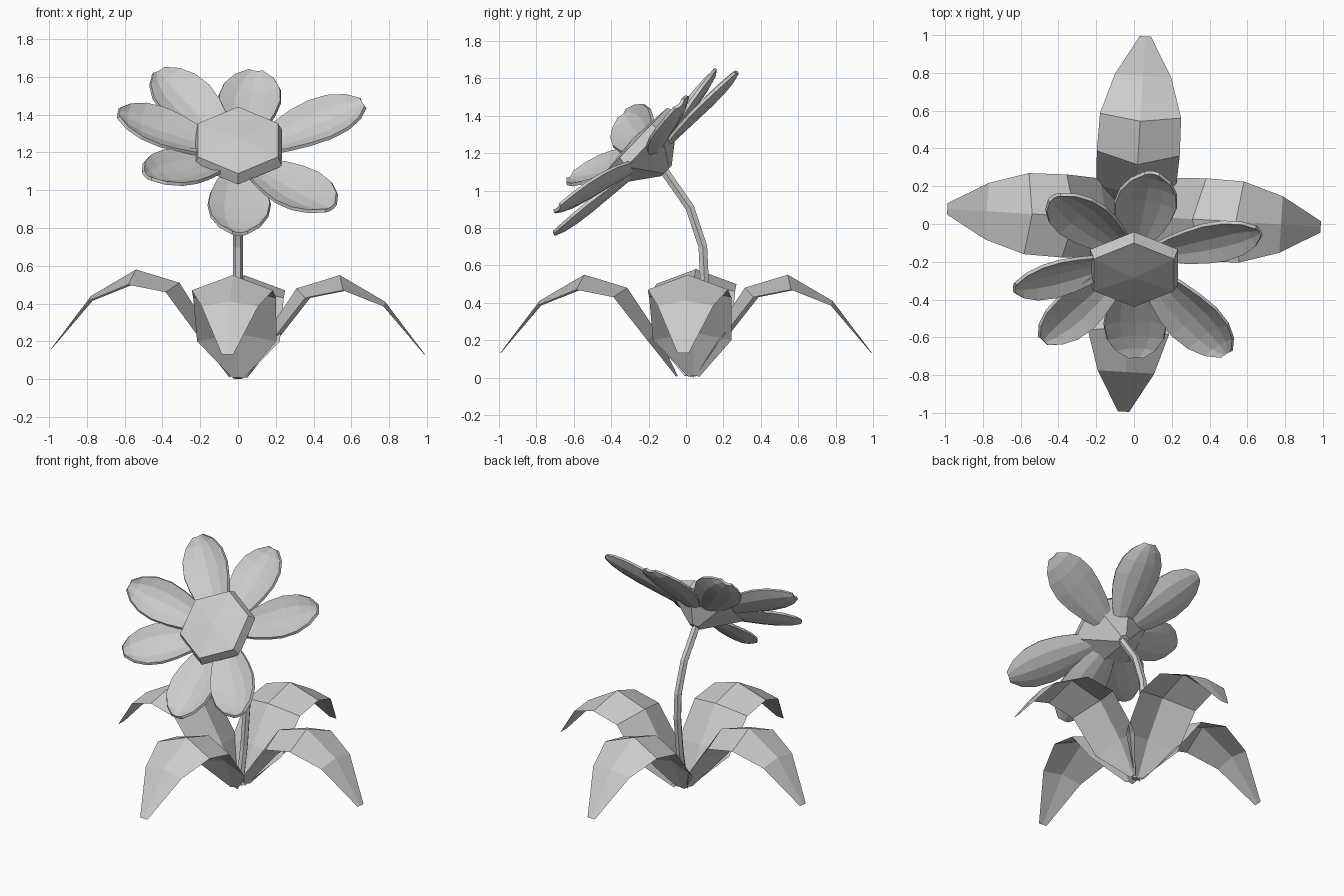
import bpy, bmesh, math
from mathutils import Vector, Matrix

if "Cube" in bpy.data.objects:
    bpy.data.objects.remove(bpy.data.objects["Cube"])


def make_object(name, bm):
    bmesh.ops.recalc_face_normals(bm, faces=bm.faces)
    mesh = bpy.data.meshes.new(name)
    bm.to_mesh(mesh)
    bm.free()
    ob = bpy.data.objects.new(name, mesh)
    bpy.context.collection.objects.link(ob)
    return ob


def skin(bm, rows, closed=False):
    """Join rows of points with quads."""
    vs = [[bm.verts.new(p) for p in row] for row in rows]
    n = len(rows[0])
    for a, b in zip(vs, vs[1:]):
        for i in range(n if closed else n - 1):
            j = (i + 1) % n
            bm.faces.new((a[i], a[j], b[j], b[i]))
    return vs


# Leaves: (midrib r, midrib z, edge r, edge z, half width), folded along the midrib
LEAF = [(.04, .01, .045, .005, .03), (.15, .24, .19, .20, .21),
        (.31, .48, .37, .43, .22), (.54, .55, .57, .47, .215),
        (.78, .41, .78, .385, .15), (.99, .13, .99, .13, .03)]
LEAVES = [("right", 0, 0, (0, .045)), ("back", 90, 0, (.0, .005)),
          ("left", 180, .03, (0, .02)), ("front", 270, 0, (.005, -.005))]
for side, angle, lift, off in LEAVES:
    turn = Matrix.Rotation(math.radians(angle - 3.5), 3, 'Z')
    shift = Vector((off[0], off[1], 0))
    rows = []
    for r, z, er, ez, hw in LEAF:
        up = lift * min(1, r / .3)
        rows.append([turn @ Vector(p) + shift for p in
                     ((er, -hw, ez + up), (r, 0, z + up), (er, hw, ez + up))])
    bm = bmesh.new()
    skin(bm, rows)
    make_object("leaf_" + side, bm)

# Stem: six-sided tube bending forward to the flower head
PATH = [(0, .02, .005), (0, .07, .27), (0, .098, .53), (0, .09, .70),
        (0, .02, .91), (0, -.12, 1.11)]
PATH = [Vector(p) for p in PATH]
rows = []
for i, p in enumerate(PATH):
    d = (PATH[min(i + 1, 5)] - PATH[max(i - 1, 0)]).normalized()
    x = Vector((1, 0, 0))
    y = d.cross(x)
    rows.append([p + .027 * (x * math.cos(k * math.pi / 3) + y * math.sin(k * math.pi / 3))
                 for k in range(6)])
bm = bmesh.new()
vs = skin(bm, rows, closed=True)
bm.faces.new(vs[0])
bm.faces.new(vs[-1])
make_object("stem", bm)

# Flower centre: hexagonal disc with a low dome, tapering back to the stem
NORMAL = Vector((0, -.72, .69)).normalized()
CENTRE = Vector((0, -.27, 1.265))
UP = Vector((-1, 0, 0)).cross(NORMAL)
rows = []
for depth, radius in ((0, .245), (.06, .268), (.23, .04)):
    rows.append([CENTRE - NORMAL * depth + radius * (
        Vector((math.sin(k * math.pi / 3), 0, 0)) + UP * math.cos(k * math.pi / 3))
        for k in range(6)])
bm = bmesh.new()
vs = skin(bm, rows, closed=True)
dome = bm.verts.new(CENTRE + NORMAL * .02)
for k in range(6):
    bm.faces.new((vs[0][k], vs[0][(k + 1) % 6], dome))
bm.faces.new(vs[-1])
make_object("flower_centre", bm)

# Petals: cupped blades from behind the disc to each tip
TIPS = [(.095, .265, 1.635), (.66, -.04, 1.465), (.49, -.69, .91), (.01, -.71, .775),
        (-.48, -.62, 1.08), (-.63, -.34, 1.41), (-.42, .14, 1.635)]
SHAPE = [(.16, .06), (.35, .12), (.50, .15), (.65, .165), (.80, .15), (.92, .105), (1, .04)]
WIDTH = [1, .9, .95, 1, .9, .85, .95]
ROOT = CENTRE - NORMAL * .135
for i, tip in enumerate(TIPS):
    axis = Vector(tip) - ROOT
    across = NORMAL.cross(axis).normalized()
    face = axis.cross(across).normalized()
    rows = []
    for t, hw in SHAPE:
        bow = .02 * math.sin(math.pi * t)
        rows.append([ROOT + axis * t + across * (u * hw * WIDTH[i])
                     + face * (bow + .045 * (u * u - 1) * hw / .165)
                     for u in (-1, -.5, 0, .5, 1)])
    bm = bmesh.new()
    skin(bm, rows)
    petal = make_object(f"petal_{i + 1}", bm)
    mod = petal.modifiers.new("thickness", 'SOLIDIFY')
    mod.thickness = .018
    mod.offset = 0
